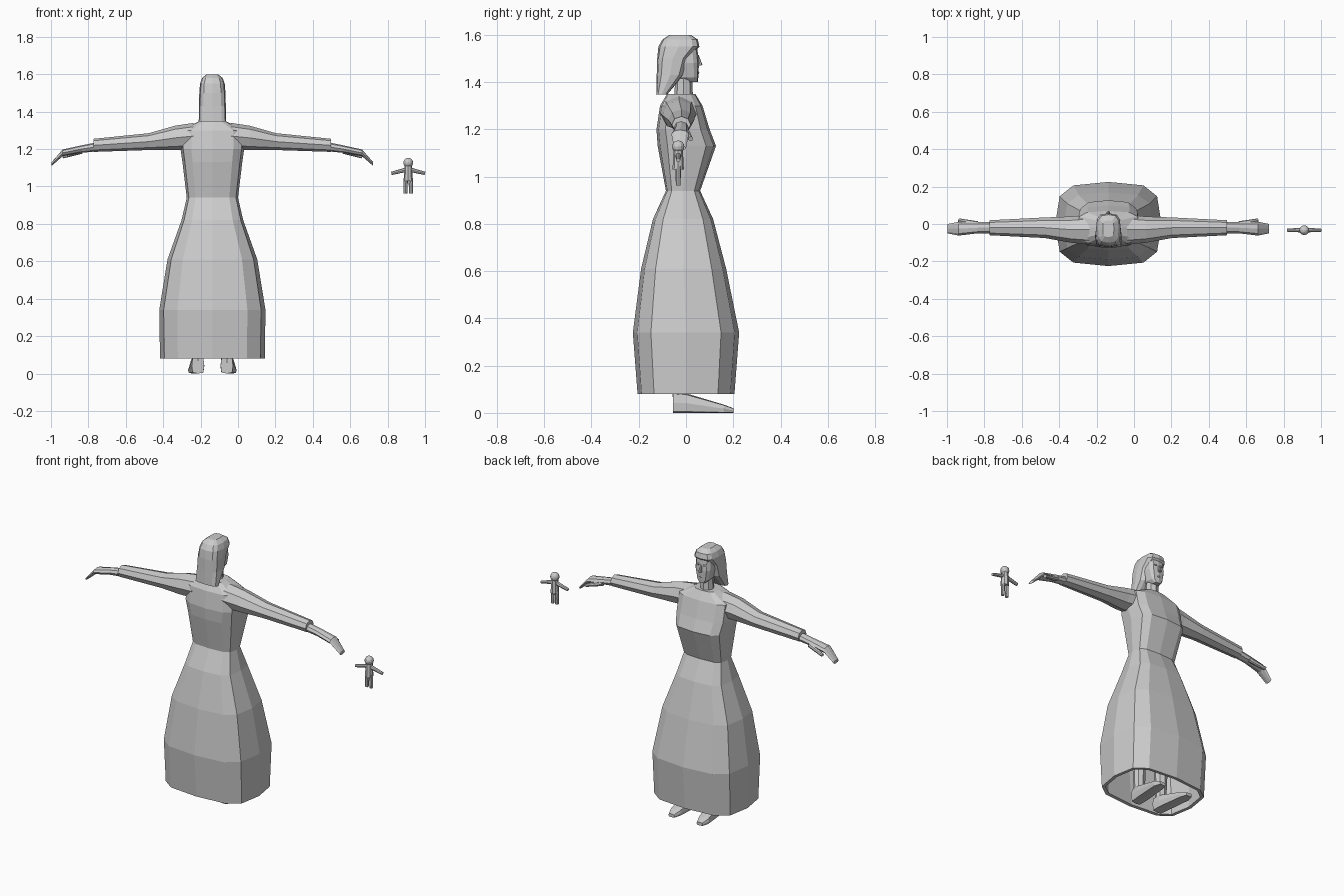
import bpy, bmesh, math
from mathutils import Vector

old = bpy.data.objects.get("Cube")
if old:
    bpy.data.objects.remove(old, do_unlink=True)

WOMAN_X = -.137
DOLL_X = .91
DOLL_Y = -.033

COLOR = (.6, .6, .6, 1)
grey = bpy.data.materials.new("plain_grey")
grey.use_nodes = True
grey.diffuse_color = COLOR
for node in grey.node_tree.nodes:
    if node.type == 'BSDF_PRINCIPLED':
        node.inputs["Base Color"].default_value = COLOR


def finish(name, bm, centre, mirror):
    """Turn a bmesh into an object, mirrored across its own centre if wanted."""
    bmesh.ops.recalc_face_normals(bm, faces=bm.faces)
    mesh = bpy.data.meshes.new(name)
    bm.to_mesh(mesh)
    bm.free()
    mesh.materials.append(grey)
    part = bpy.data.objects.new(name, mesh)
    part.location.x = centre
    bpy.context.collection.objects.link(part)
    if mirror:
        part.modifiers.new("mirror", 'MIRROR')
    return part


def loft(name, rings, centre=WOMAN_X, mirror=False, caps=True):
    """Skin a row of rings, with or without end caps."""
    bm = bmesh.new()
    loops = [[bm.verts.new(point) for point in ring] for ring in rings]
    for lower, upper in zip(loops, loops[1:]):
        for i in range(len(lower)):
            bm.faces.new((lower[i - 1], lower[i], upper[i], upper[i - 1]))
    if caps:
        bm.faces.new(loops[0])
        bm.faces.new(loops[-1])
    return finish(name, bm, centre, mirror)


def oval(centre, across, up, sides, power=1):
    """Ring around a centre; a power under one makes it boxier."""
    def bend(value):
        value = round(value, 6)
        return math.copysign(abs(value) ** power, value)

    angles = [math.tau * i / sides for i in range(sides)]
    return [Vector(centre) + Vector(across) * bend(math.cos(a))
            + Vector(up) * bend(math.sin(a)) for a in angles]


def level(z, width, back, front):
    middle, depth = (front + back) / 2, (front - back) / 2
    return oval((0, middle, z), (width, 0, 0), (0, depth, 0), sides=12, power=.6)


def arm_slice(x, y, z, depth, height):
    return oval((x, y, z), (0, depth, 0), (0, 0, height), sides=8)


def shoe_slice(y, x, width, top):
    return oval((x, y, top / 2), (width, 0, 0), (0, 0, top / 2), sides=8, power=.4)


def taper(name, start, end, start_radius, end_radius, centre=WOMAN_X, mirror=True):
    """Round tapered limb between two points."""
    start, end = Vector(start), Vector(end)
    turn = (end - start).to_track_quat('Z', 'Y').to_matrix()
    rings = []
    for point, radius in ((start, start_radius), (end, end_radius)):
        across, up = turn.col[0] * radius, turn.col[1] * radius
        rings.append(oval(point, across, up, sides=8))
    return loft(name, rings, centre, mirror)


# Long skirt, hollow and open at the hem
skirt = loft("skirt", [
    level(z=.08, width=.28, back=-.205, front=.205),
    level(z=.34, width=.284, back=-.225, front=.225),
    level(z=.61, width=.24, back=-.19, front=.17),
    level(z=.82, width=.165, back=-.14, front=.115),
    level(z=.94, width=.137, back=-.085, front=.06),
], caps=False)
hem = skirt.modifiers.new("cloth_thickness", 'SOLIDIFY')
hem.thickness = .02

# Bodice with bust and sloping shoulders
loft("bodice", [
    level(z=.94, width=.137, back=-.085, front=.06),
    level(z=1.13, width=.16, back=-.12, front=.127),
    level(z=1.2, width=.17, back=-.125, front=.1),
    level(z=1.3, width=.17, back=-.11, front=.07),
    level(z=1.35, width=.07, back=-.08, front=.04),
])

# Sleeves narrowing to the wrist
loft("sleeves", [
    arm_slice(x=.1, y=-.03, z=1.27, depth=.08, height=.07),
    arm_slice(x=.2, y=-.03, z=1.26, depth=.07, height=.065),
    arm_slice(x=.34, y=-.02, z=1.24, depth=.055, height=.045),
    arm_slice(x=.635, y=-.02, z=1.22, depth=.04, height=.035),
], mirror=True)

# Drooping hands with thumbs
loft("hands", [
    arm_slice(x=.6, y=-.02, z=1.215, depth=.03, height=.025),
    arm_slice(x=.7, y=-.02, z=1.2, depth=.03, height=.02),
    arm_slice(x=.8, y=-.025, z=1.18, depth=.037, height=.018),
    arm_slice(x=.86, y=-.025, z=1.12, depth=.025, height=.01),
], mirror=True)
taper("thumbs", start=(.7, 0, 1.19), end=(.8, .02, 1.16), start_radius=.015, end_radius=.01)

# Neck and face
taper("neck", start=(0, -.01, 1.33), end=(0, -.01, 1.43),
      start_radius=.04, end_radius=.035, mirror=False)
loft("face", [
    level(z=1.4, width=.02, back=0, front=.05),
    level(z=1.42, width=.04, back=-.05, front=.052),
    level(z=1.48, width=.055, back=-.08, front=.055),
    level(z=1.57, width=.05, back=-.08, front=.045),
])
taper("nose", start=(0, .05, 1.51), end=(0, .06, 1.47),
      start_radius=.005, end_radius=.01, mirror=False)
taper("lips", start=(0, .05, 1.44), end=(.02, .045, 1.44),
      start_radius=.007, end_radius=.003)
taper("eyes", start=(.015, .05, 1.51), end=(.035, .045, 1.51),
      start_radius=.006, end_radius=.004)

# Long hair, swept back from the face
loft("hair", [
    level(z=1.347, width=.073, back=-.126, front=-.08),
    level(z=1.43, width=.072, back=-.124, front=-.01),
    level(z=1.5, width=.07, back=-.122, front=.01),
    level(z=1.55, width=.066, back=-.117, front=.057),
    level(z=1.58, width=.055, back=-.1, front=.05),
    level(z=1.6, width=.03, back=-.07, front=.02),
])

# Legs and shoes
taper("legs", start=(.078, -.025, .04), end=(.078, -.025, .8),
      start_radius=.03, end_radius=.06)
loft("shoes", [
    shoe_slice(y=-.055, x=.077, width=.033, top=.085),
    shoe_slice(y=0, x=.08, width=.037, top=.083),
    shoe_slice(y=.16, x=.095, width=.035, top=.035),
    shoe_slice(y=.2, x=.095, width=.02, top=.02),
], mirror=True)

# Small doll floating beside the woman
taper("doll_body", start=(0, DOLL_Y, 1.03), end=(0, DOLL_Y, 1.11),
      start_radius=.024, end_radius=.02, centre=DOLL_X, mirror=False)
taper("doll_arms", start=(.01, DOLL_Y, 1.09), end=(.09, DOLL_Y, 1.07),
      start_radius=.012, end_radius=.009, centre=DOLL_X)
taper("doll_legs", start=(.013, DOLL_Y, 1.045), end=(.015, DOLL_Y, .963),
      start_radius=.012, end_radius=.01, centre=DOLL_X)
head = bmesh.new()
bmesh.ops.create_uvsphere(head, u_segments=12, v_segments=8, radius=.026)
bmesh.ops.translate(head, verts=head.verts, vec=(0, DOLL_Y, 1.127))
finish("doll_head", head, DOLL_X, mirror=False)
